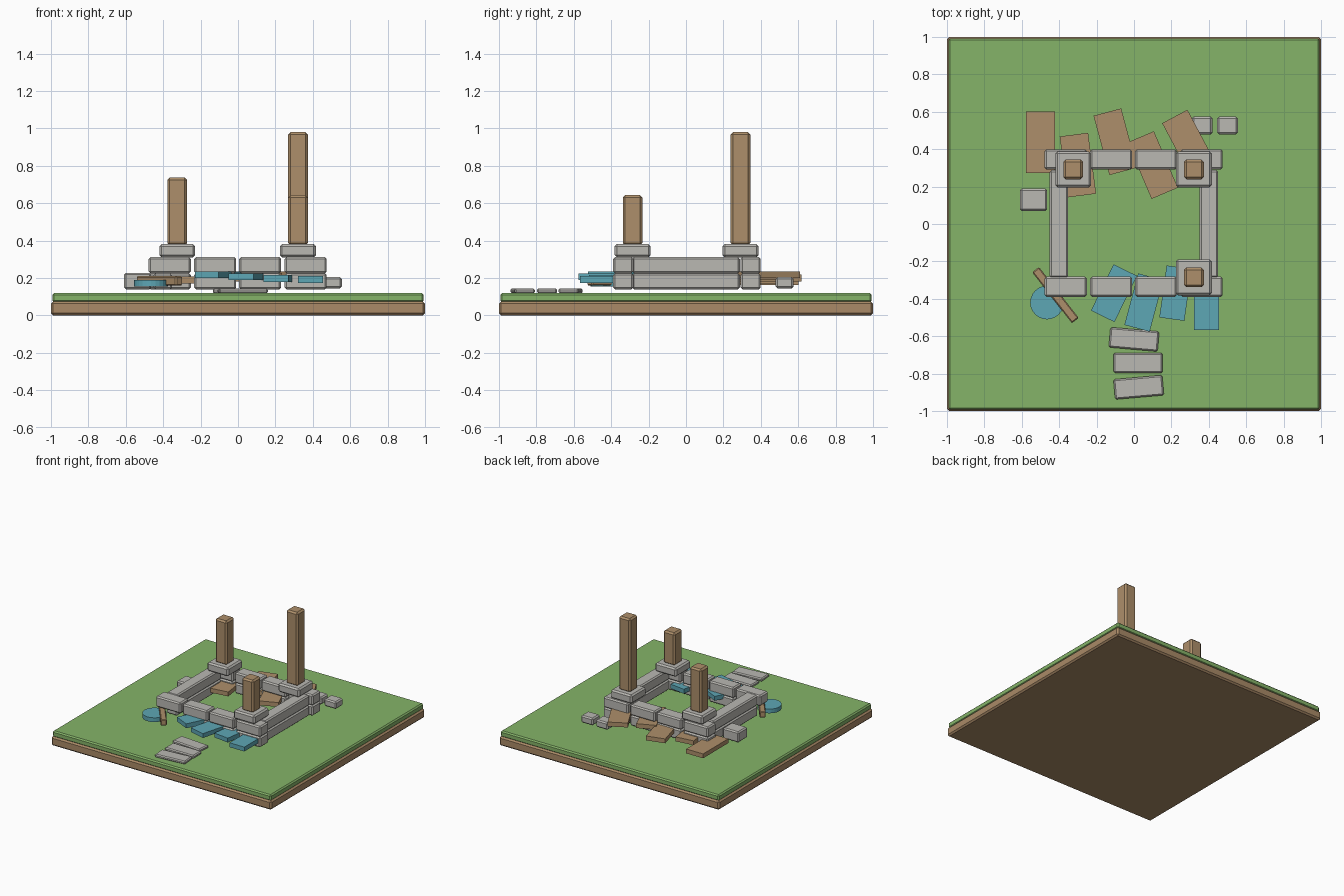
import bpy, bmesh, math

if "Cube" in bpy.data.objects:
    bpy.data.objects.remove(bpy.data.objects["Cube"])


def mat(name, rgb):
    m = bpy.data.materials.new(name)
    m.diffuse_color = (*rgb, 1)
    m.use_nodes = True
    m.node_tree.nodes["Principled BSDF"].inputs["Base Color"].default_value = m.diffuse_color
    return m


GRASS = mat("grass green", (0.235, 0.456, 0.14))
SOIL = mat("soil brown", (0.40, 0.255, 0.135))
WOOD = mat("wood brown", (0.42, 0.275, 0.145))
STONE = mat("stone grey", (0.49, 0.48, 0.45))
TEAL = mat("tile teal", (0.11, 0.385, 0.46))


def finish(name, bm, material, loc, angle=0):
    me = bpy.data.meshes.new(name)
    bm.to_mesh(me)
    bm.free()
    me.materials.append(material)
    ob = bpy.data.objects.new(name, me)
    ob.location = loc
    ob.rotation_euler.z = math.radians(angle)
    bpy.context.collection.objects.link(ob)
    return ob


def block(name, material, cx, cy, z0, z1, w, d, angle=0, bevel=0.0):
    """Box given by plan centre, height range and plan size."""
    bm = bmesh.new()
    bmesh.ops.create_cube(bm, size=1)
    bmesh.ops.scale(bm, vec=(w, d, z1 - z0), verts=bm.verts)
    if bevel:
        bmesh.ops.bevel(bm, geom=bm.edges[:], offset=bevel, segments=1,
                        affect='EDGES')
    return finish(name, bm, material, (cx, cy, (z0 + z1) / 2), angle)


# Ground slab
block("soil_base", SOIL, 0, 0, 0, 0.075, 2, 2, bevel=0.012)
block("grass_top", GRASS, 0, 0, 0.07, 0.12, 1.985, 1.985, bevel=0.01)

# Stone ring: two courses, one lower corner brick has fallen out
LOW, HIGH = (0.14, 0.225), (0.225, 0.312)
for course, (z0, z1) in (("lower", LOW), ("upper", HIGH)):
    for side, y in (("front", -0.335), ("back", 0.345)):
        for i, x in enumerate((-0.365, -0.122, 0.118, 0.362)):
            if course == "lower" and side == "front" and i == 0:
                continue
            block(f"{side}_{course}_brick", STONE, x, y, z0, z1,
                  0.225, 0.108, bevel=0.01)
    for side, x in (("left", -0.402), ("right", 0.4)):
        block(f"{side}_{course}_wall", STONE, x, 0, z0, z1,
              0.1, 0.575, bevel=0.01)

# Corner plinths with broken posts
for name, x, y, top in (("back_left", -0.325, 0.292, 0.737),
                        ("back_right", 0.32, 0.292, 0.98),
                        ("front_right", 0.32, -0.285, 0.643)):
    block(name + "_plinth", STONE, x, y, 0.31, 0.382, 0.192, 0.192, bevel=0.012)
    block(name + "_post", WOOD, x, y, 0.375, top, 0.106, 0.106, bevel=0.013)

# Fallen wooden planks behind the ring
for x, y, z, angle in ((-0.50, 0.438, 0.182, 0), (-0.30, 0.315, 0.19, 7.5),
                       (-0.10, 0.44, 0.20, 15), (0.10, 0.315, 0.208, 23),
                       (0.295, 0.43, 0.217, 28)):
    block("fallen_plank", WOOD, x, y, z - 0.018, z + 0.018, 0.153, 0.328, angle)

# Teal roof pieces in front
for x, y, z, w, length, angle in ((-0.107, -0.37, 0.217, 0.14, 0.275, -26),
                                  (0.053, -0.42, 0.207, 0.14, 0.285, -15),
                                  (0.222, -0.37, 0.197, 0.135, 0.28, -8),
                                  (0.387, -0.425, 0.192, 0.135, 0.284, 0)):
    block("roof_piece", TEAL, x, y, z - 0.018, z + 0.018, w, length, angle)

# Round teal disc and the beam lying across it
bm = bmesh.new()
bmesh.ops.create_cone(bm, cap_ends=True, segments=24, radius1=0.09,
                      radius2=0.09, depth=0.035)
finish("round_disc", bm, TEAL, (-0.465, -0.42, 0.173))
block("fallen_beam", WOOD, -0.42, -0.38, 0.16, 0.21, 0.046, 0.345, 38, 0.006)

# Loose stones
block("loose_stone_left", STONE, -0.537, 0.13, 0.14, 0.228, 0.145, 0.12, bevel=0.01)
for x in (0.365, 0.5):
    block("loose_stone_back", STONE, x, 0.527, 0.145, 0.205, 0.11, 0.096, bevel=0.01)

# Path slabs
for x, y, angle in ((0, -0.617, -5), (0.022, -0.743, 0), (0.025, -0.873, 5)):
    block("path_slab", STONE, x, y, 0.118, 0.145, 0.262, 0.108, angle, 0.008)
